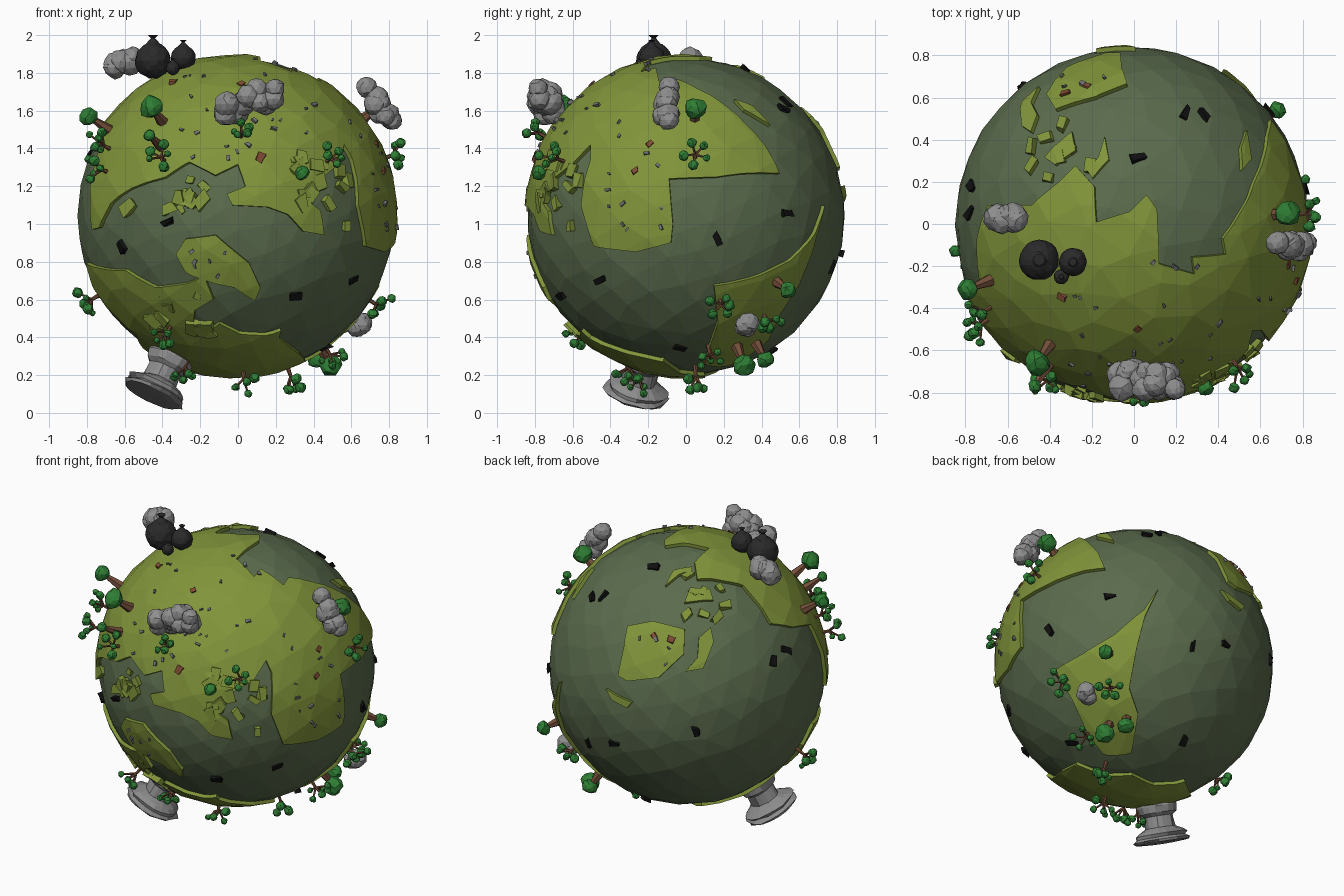
import bpy, bmesh, math, random
from mathutils import Vector, Matrix

random.seed(7)
cube = bpy.data.objects.get("Cube")
if cube:
    bpy.data.objects.remove(cube, do_unlink=True)

CENTRE = Vector((-0.01, 0, 1.04))
OCEAN_R, LAND_R = 0.84, 0.862


def material(name, *rgb):
    mat = bpy.data.materials.new(name)
    mat.use_nodes = True
    mat.diffuse_color = (*rgb, 1)
    mat.node_tree.nodes["Principled BSDF"].inputs["Base Color"].default_value = (*rgb, 1)
    return mat


OCEAN = material("murky_green", 0.105, 0.15, 0.075)
LAND = material("olive_green", 0.22, 0.3, 0.043)
LEAF = material("leaf_green", 0.028, 0.21, 0.035)
BARK = material("bark_brown", 0.17, 0.075, 0.04)
CLOUD = material("smoke_grey", 0.27, 0.27, 0.27)
BAG = material("bag_black", 0.023, 0.023, 0.023)
TRASH = material("trash_black", 0.005, 0.005, 0.005)
STONE = material("stone_grey", 0.17, 0.17, 0.18)
RUST = material("rust_brown", 0.22, 0.075, 0.035)

# Projection frames: right, up, outward, and whether coordinates are world ones
X, Y, Z = Vector((1, 0, 0)), Vector((0, 1, 0)), Vector((0, 0, 1))


def angled(x, y, tilt):
    flat = Vector((x, y, 0)).normalized()
    out = flat * math.cos(tilt) + Z * math.sin(tilt)
    right = Z.cross(flat)
    return right, out.cross(right), out, False


FRAMES = {
    "front": (X, Z, -Y, True), "right": (Y, Z, X, True),
    "top": (X, Y, Z, True), "bottom": (X, Y, -Z, True),
    "back": angled(-1, 1, math.radians(30)),
    "below": angled(1, 1, math.radians(-30)),
}


def direction(frame, u, v):
    """Unit vector from the globe centre to a point seen in a frame."""
    right, up, out, world = FRAMES[frame]
    flat = right * u + up * v
    if world:
        flat -= right * CENTRE.dot(right) + up * CENTRE.dot(up)
    flat /= LAND_R
    if flat.length > 0.985:
        flat *= 0.985 / flat.length
    return flat + out * math.sqrt(1 - flat.length_squared)


def finish(bm, name, mat):
    mesh = bpy.data.meshes.new(name)
    bmesh.ops.recalc_face_normals(bm, faces=bm.faces)
    bm.to_mesh(mesh)
    bm.free()
    mesh.materials.append(mat)
    ob = bpy.data.objects.new(name, mesh)
    bpy.context.scene.collection.objects.link(ob)
    return ob


# Faceted globe: hull of evenly scattered, jittered points
POINTS = []
COUNT = 330
for i in range(COUNT):
    z = 1 - 2 * (i + 0.5) / COUNT
    a = i * math.pi * (3 - math.sqrt(5))
    r = math.sqrt(1 - z * z)
    p = Vector((r * math.cos(a), r * math.sin(a), z))
    p += Vector([random.uniform(-0.035, 0.035) for _ in "xyz"])
    POINTS.append(p.normalized())


def globe(name, radius, mat):
    bm = bmesh.new()
    for p in POINTS:
        bm.verts.new(CENTRE + p * radius)
    bmesh.ops.convex_hull(bm, input=bm.verts)
    return finish(bm, name, mat)


globe("ocean_globe", OCEAN_R, OCEAN)


def land(name, frame, outline):
    """Raised plate: a larger globe cut by a pyramid through the outline."""
    rays = [direction(frame, u, v) for u, v in outline]
    axis = sum(rays, Vector()).normalized()
    bm = bmesh.new()
    rings = [[bm.verts.new(CENTRE + d * (h / max(d.dot(axis), 0.15))) for d in rays]
             for h in (0.08, 0.95)]
    for ring in rings:
        bm.faces.new(ring)
    for i in range(len(rays)):
        j = (i + 1) % len(rays)
        bm.faces.new((rings[0][i], rings[0][j], rings[1][j], rings[1][i]))
    cutter = finish(bm, "cutter", LAND)
    cutter.hide_render = True
    ob = globe(name, LAND_R, LAND)
    mod = ob.modifiers.new("cut", "BOOLEAN")
    mod.operation, mod.solver, mod.object = "INTERSECT", "EXACT", cutter
    bpy.context.view_layer.update()
    mesh = bpy.data.meshes.new_from_object(ob.evaluated_get(bpy.context.evaluated_depsgraph_get()))
    ob.modifiers.clear()
    ob.data = mesh
    bpy.data.objects.remove(cutter, do_unlink=True)


# Continents and islands
land("polar_land", "top", [(-.75, -.07), (-.7, .09), (-.49, .09), (-.35, .21), (-.28, .28), (-.19, .18),
     (-.18, .01), (-.02, .06), (.06, .14), (.11, .07), (.12, -.19), (.29, -.24), (.28, -.16),
     (.54, -.13), (.47, -.47), (.3, -.7), (-.4, -.68), (-.72, -.35)])
land("north_land", "front", [(-.78, .97), (-.74, .98), (-.68, 1.11), (-.57, 1.19), (-.39, 1.25),
     (-.26, 1.33), (-.12, 1.26), (0, 1.32), (.04, 1.2), (-.06, 1.16), (-.03, 1.1), (.16, 1.09),
     (.27, 1.05), (.35, .96), (.46, .94), (.44, 1.07), (.39, 1.11), (.44, 1.24), (.54, 1.32),
     (.58, 1.5), (.51, 1.69), (.25, 1.8), (-.5, 1.68), (-.72, 1.45)])
land("east_land", "right", [(.5, 1.27), (.3, 1.27), (.16, 1.25), (-.09, 1.24), (-.07, 1.0), (-.08, .9),
     (-.27, .85), (-.49, .88), (-.56, 1.1), (-.51, 1.35), (-.5, 1.53), (-.4, 1.62), (-.3, 1.7),
     (-.07, 1.78), (.1, 1.7), (.2, 1.64), (.33, 1.52), (.42, 1.42)])
land("south_west_land", "front", [(-.81, .79), (-.6, .75), (-.44, .66), (-.28, .68), (-.18, .72),
     (-.13, .6), (-.23, .54), (-.24, .42), (-.17, .42), (-.1, .47), (.06, .39), (.23, .43), (.17, .26),
     (-.04, .2), (-.26, .25), (-.47, .37), (-.65, .5), (-.77, .65)])
land("south_land", "bottom", [(-.5, -.05), (-.25, .19), (-.08, .1), (.1, .1), (.2, -.03), (.36, -.12),
     (.33, -.3), (.2, -.55), (-.1, -.6), (-.4, -.55), (-.55, -.3)])
land("south_east_land", "right", [(.15, .67), (.35, .71), (.55, .8), (.69, .95), (.74, 1.1), (.69, .91),
     (.62, .72), (.49, .5), (.44, .385), (.23, .24), (.1, .25), (.12, .33), (.17, .48)])
land("front_island", "front", [(-.28, .92), (-.12, .94), (.06, .79), (.12, .66), (.09, .59), (-.02, .66),
     (-.12, .68), (-.28, .74), (-.33, .84)])
land("back_island", "back", [(-.49, .1), (-.46, .22), (-.31, .23), (-.13, .16), (-.15, .01),
     (-.31, -.12), (-.49, -.12), (-.54, -.08)])
land("back_curl_island", "back", [(.03, .16), (.04, .07), (-.04, -.09), (-.15, -.1), (-.07, -.02), (-.05, .1)])
land("back_small_island", "back", [(-.06, .42), (.06, .4), (.07, .33), (-.11, .33)])
land("back_sliver", "back", [(-.61, -.15), (-.55, -.2), (-.47, -.25), (-.5, -.28), (-.58, -.22)])
land("top_curl_island", "top", [(-.14, .42), (-.12, .31), (-.2, .22), (-.22, .25), (-.17, .32)])
land("east_sliver", "top", [(.54, .45), (.56, .31), (.52, .26), (.51, .36)])


def lump(bm, pos, n, scale, rough=0.12, detail=2):
    """Jittered ball whose local z follows n."""
    mat = Matrix.Translation(pos) @ n.to_track_quat("Z", "Y").to_matrix().to_4x4()
    made = bmesh.ops.create_icosphere(bm, subdivisions=detail, radius=1, matrix=mat @ Matrix.Diagonal((*scale, 1)))
    for v in made["verts"]:
        v.co = pos + (v.co - pos) * random.uniform(1 - rough, 1 + rough)


def rod(bm, a, b, r1, r2, sides=6):
    mat = Matrix.Translation((a + b) / 2) @ (b - a).to_track_quat("Z", "Y").to_matrix().to_4x4()
    bmesh.ops.create_cone(bm, cap_ends=True, segments=sides, radius1=r1, radius2=r2, depth=(b - a).length, matrix=mat)


def chip(bm, n, radius, size):
    """Small block lying on the globe with a random spin."""
    mat = Matrix.Translation(CENTRE + n * radius) @ n.to_track_quat("Z", "Y").to_matrix().to_4x4()
    mat = mat @ Matrix.Rotation(random.uniform(0, 6), 4, "Z") @ Matrix.Diagonal((*size, 1))
    made = bmesh.ops.create_cube(bm, size=1, matrix=mat)
    for v in made["verts"]:
        v.co += Vector([random.uniform(-0.15, 0.15) * max(size) for _ in "xyz"])


# Broken coast shards, pebbles and rusty scraps scattered in regions
def scatter(name, mat, radius, size, regions):
    bm = bmesh.new()
    for frame, count, u1, u2, v1, v2 in regions:
        for _ in range(count):
            n = direction(frame, random.uniform(u1, u2), random.uniform(v1, v2))
            k = random.uniform(0.6, 1.3)
            chip(bm, n, radius, [s * k for s in size])
    finish(bm, name, mat)


scatter("coast_shards", LAND, 0.845, (0.075, 0.05, 0.035), [
    ("front", 10, -.6, -.15, 1.08, 1.24), ("front", 16, .28, .62, .98, 1.4),
    ("front", 14, -.5, -.15, .42, .66), ("top", 8, -.55, -.2, .2, .5)])
scatter("pebbles", STONE, 0.862, (0.026, 0.014, 0.014), [
    ("front", 22, -.35, .5, 1.35, 1.8), ("right", 12, -.45, -.1, .95, 1.6),
    ("top", 8, -.3, .3, -.6, -.1), ("back", 4, -.45, -.2, -.05, .15), ("front", 6, -.25, .05, .7, .88)])
scatter("rusty_scraps", RUST, 0.862, (0.035, 0.03, 0.012), [
    ("front", 4, -.45, .3, 1.3, 1.8), ("right", 2, -.4, -.15, 1.1, 1.5), ("back", 2, -.45, -.2, -.05, .15)])

# Floating black litter
bm = bmesh.new()
for frame, u, v in [("front", -.38, 1.01), ("front", -.63, .88), ("front", .31, .61), ("front", .63, .7),
                    ("right", .17, .92), ("right", .55, 1.06), ("right", .53, 1.62), ("right", -.03, .33),
                    ("top", .02, .32), ("top", .25, .54), ("top", -.79, .18), ("back", .52, 0),
                    ("back", -.1, -.47), ("back", -.57, -.48), ("below", .33, -.47), ("below", .42, .11)]:
    chip(bm, direction(frame, u, v), 0.84, (0.065, 0.032, 0.025))
finish(bm, "litter", TRASH)

# Trees: single round crowns, and branching ones with small crowns
trunks, crowns = bmesh.new(), bmesh.new()
for x, y, z, r in [(-.79, -.31, 1.57, .05), (-.46, -.66, 1.62, .063), (.34, -.78, 1.27, .038),
                   (.73, .05, 1.61, .06), (.49, .31, .25, .06), (.42, .42, .28, .048), (.68, .54, .65, .045),
                   (-.47, -.77, 1.47, .032)]:
    pos = Vector((x, y, z))
    n = (pos - CENTRE).normalized()
    rod(trunks, CENTRE + n * 0.83, pos, 0.035, 0.012)
    lump(crowns, pos, n, (r, r, r * 0.9))
for x, y, z in [(-.42, -.76, 1.36), (-.76, -.5, 1.3), (.02, -.83, 1.51), (.5, -.69, 1.35), (.83, .05, 1.37),
                (-.81, -.15, .58), (-.39, -.57, .4), (.03, -.25, .18), (-.28, -.3, .24), (.77, .2, .55),
                (.6, .47, .44), (.5, .13, .29), (-.72, -.42, 1.42), (.27, .05, .22)]:
    n = (Vector((x, y, z)) - CENTRE).normalized()
    fork = CENTRE + n * 0.895
    side = n.orthogonal().normalized()
    rod(trunks, CENTRE + n * 0.83, fork, 0.014, 0.009)
    for k in range(5):
        turn = Matrix.Rotation(k * math.tau / 5 + x * 9, 3, n)
        tip = fork + turn @ side * random.uniform(0.03, 0.075) + n * random.uniform(0, 0.075)
        rod(trunks, fork, tip, 0.008, 0.005, 5)
        r = random.uniform(0.016, 0.029)
        lump(crowns, tip, n, (r, r, r))
finish(trunks, "tree_trunks", BARK)
finish(crowns, "tree_crowns", LEAF)


# Smoke clouds and a boulder built from overlapping lumps
def cloud(name, a, b, r, count, spread):
    bm = bmesh.new()
    a, b = Vector(a), Vector(b)
    for i in range(count):
        pos = a.lerp(b, i / (count - 1)) + Vector([random.uniform(-spread, spread) for _ in "xyz"])
        lump(bm, pos, Z, [r * random.uniform(0.8, 1.1)] * 3, 0.07)
    finish(bm, name, CLOUD)


cloud("front_cloud", (-.07, -.74, 1.61), (.19, -.74, 1.69), 0.062, 18, 0.045)
cloud("top_cloud", (-.66, .02, 1.83), (-.55, .03, 1.88), 0.066, 6, 0.014)
cloud("east_cloud", (.69, -.1, 1.7), (.81, -.11, 1.53), 0.06, 9, 0.025)
cloud("boulder", (.62, .32, .44), (.65, .34, .48), 0.06, 5, 0.015)

# Tied rubbish bags
bm = bmesh.new()
for pos, r in [((-.45, -.17, 1.865), .095), ((-.29, -.18, 1.88), .066), ((-.345, -.25, 1.825), .036)]:
    pos = Vector(pos)
    lump(bm, pos, Z, (r, r, r), 0.04, 3)
    neck = pos + Z * r * 1.25
    rod(bm, pos + Z * r * 0.6, neck, r * 0.7, r * 0.12, 9)
    rod(bm, neck, pos + Z * r * 1.42, r * 0.12, r * 0.3, 7)
finish(bm, "rubbish_bags", BAG)

# Stone chimney flaring outwards below the globe
bm = bmesh.new()
n = Vector((-.41, -.25, -.88)).normalized()
turn = n.to_track_quat("Z", "Y").to_matrix()
rings = []
for h, r in [(.8, .11), (.86, .125), (.9, .115), (.92, .09), (.99, .09), (1.01, .13), (1.03, .165),
             (1.05, .15), (1.065, .175), (1.08, .16), (1.085, .1)]:
    rings.append([])
    for k in range(18):
        a, q = k * math.tau / 18, r * random.uniform(0.92, 1.06)
        rings[-1].append(bm.verts.new(CENTRE + turn @ Vector((q * math.cos(a), q * math.sin(a), h))))
for low, high in zip(rings, rings[1:]):
    for k in range(18):
        bm.faces.new((low[k - 1], low[k], high[k], high[k - 1]))
bm.faces.new(rings[0])
bm.faces.new(rings[-1])
finish(bm, "stone_chimney", CLOUD)
